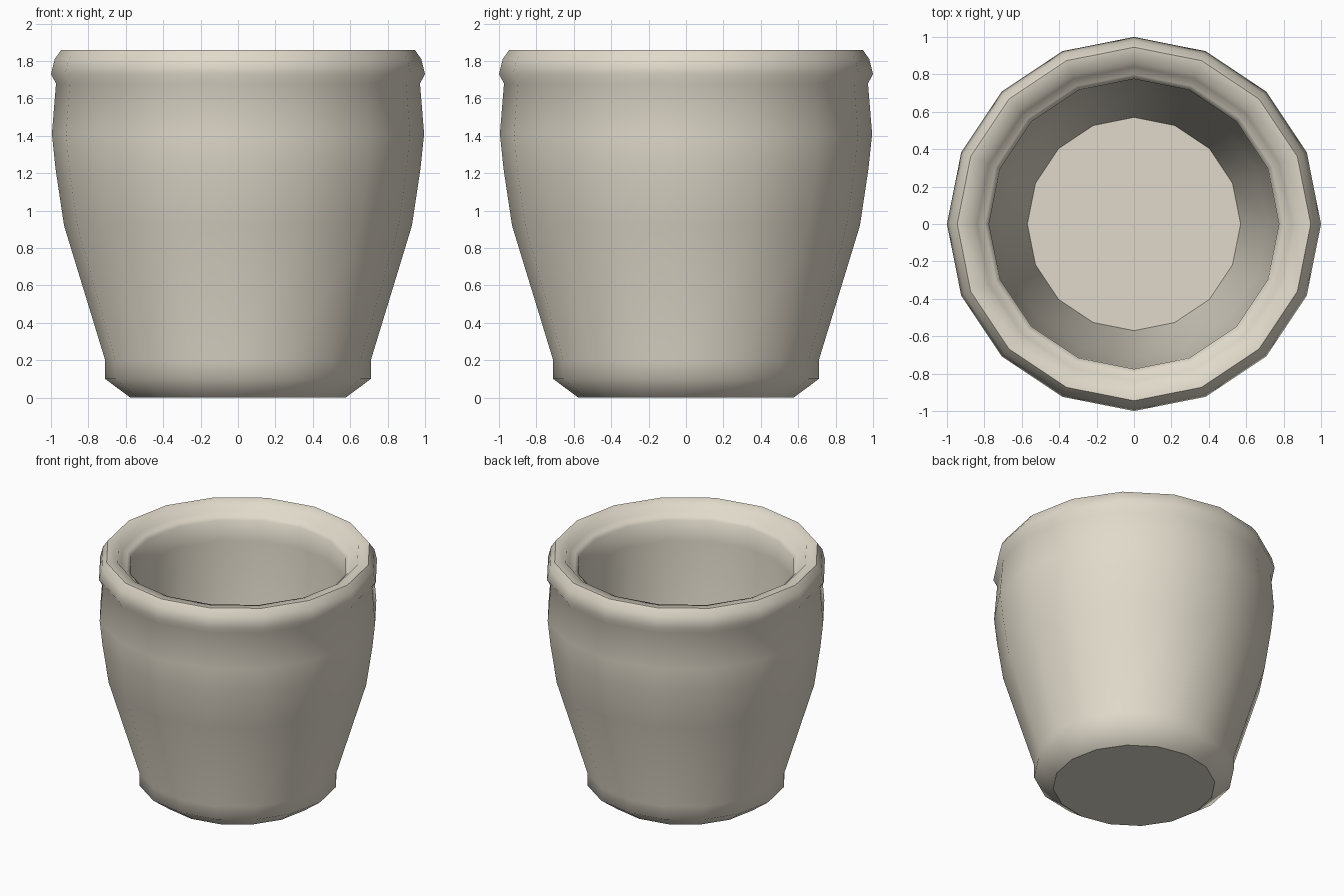
import bpy, bmesh, math

if "Cube" in bpy.data.objects:
    bpy.data.objects.remove(bpy.data.objects["Cube"])

SIDES = 16
clay = bpy.data.materials.new("pale clay")
clay.diffuse_color = (0.75, 0.70, 0.595, 1)
clay.use_nodes = True
clay.node_tree.nodes["Principled BSDF"].inputs["Base Color"].default_value = clay.diffuse_color

# (radius, height) from the underside, up the outside, over the rim, down to the inner floor
profile = [
    (0.575, 0.0), (0.71, 0.10), (0.71, 0.20), (0.93, 0.92), (0.975, 1.22),
    (0.995, 1.41), (0.973, 1.68), (1.0, 1.73), (0.98, 1.81), (0.945, 1.86),
    (0.865, 1.85), (0.84, 1.80), (0.80, 1.785), (0.775, 1.76),
    (0.772, 1.60), (0.715, 1.0), (0.57, 0.12),
]
SHARP_RINGS = (0, 9, len(profile) - 1)   # base edge, rim edge, floor edge

bm = bmesh.new()
rings = []
for r, z in profile:
    rings.append([bm.verts.new((r * math.cos(2 * math.pi * i / SIDES),
                                r * math.sin(2 * math.pi * i / SIDES), z))
                  for i in range(SIDES)])

# walls
for a, b in zip(rings, rings[1:]):
    for i in range(SIDES):
        j = (i + 1) % SIDES
        bm.faces.new((a[i], a[j], b[j], b[i])).smooth = True

# underside and inner floor
bm.faces.new(list(reversed(rings[0])))
bm.faces.new(rings[-1])

# crisp edges
for k in SHARP_RINGS:
    for i in range(SIDES):
        bm.edges.get((rings[k][i], rings[k][(i + 1) % SIDES])).smooth = False

bmesh.ops.recalc_face_normals(bm, faces=bm.faces)
mesh = bpy.data.meshes.new("pot")
bm.to_mesh(mesh)
bm.free()
mesh.materials.append(clay)
pot = bpy.data.objects.new("pot", mesh)
bpy.context.collection.objects.link(pot)
